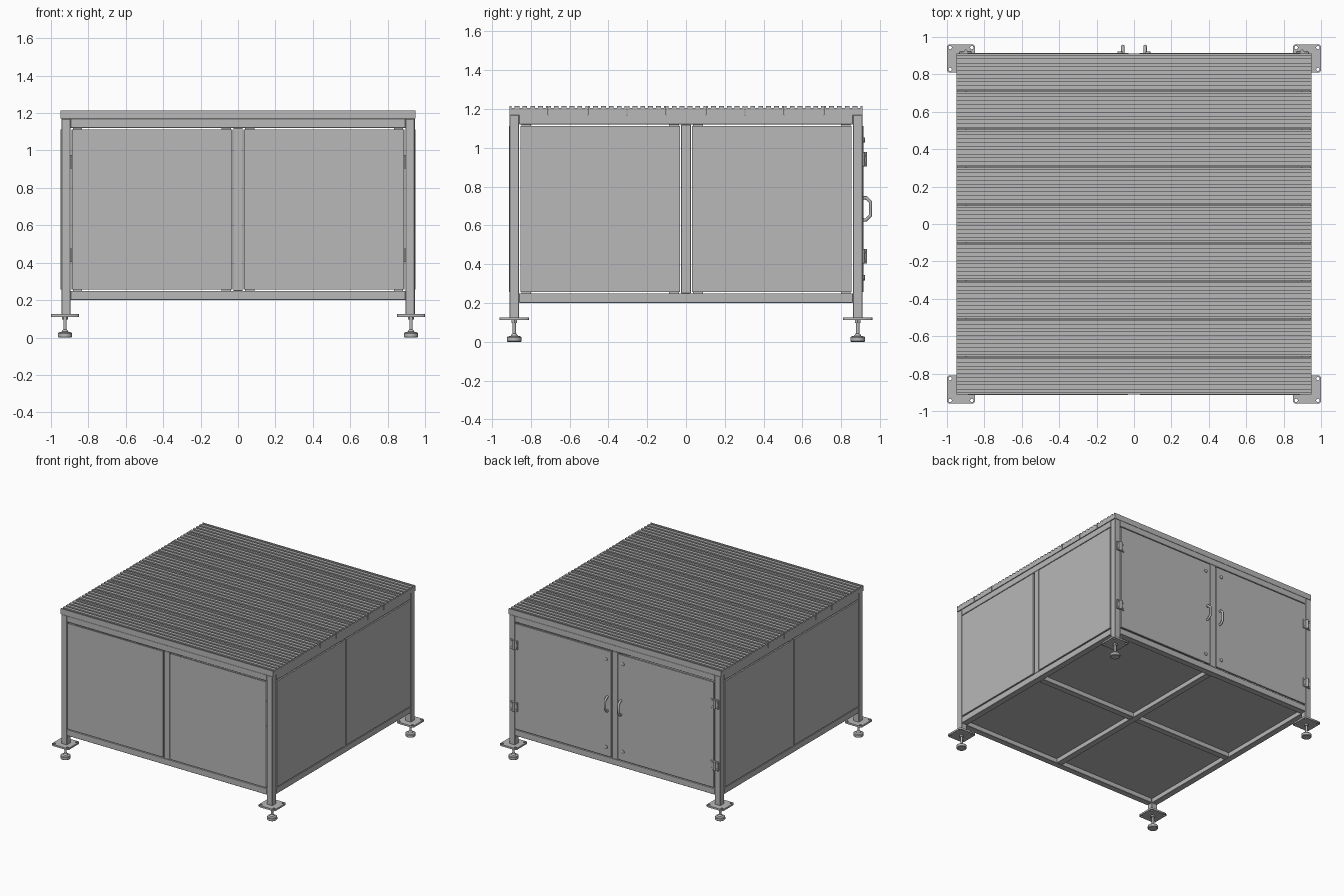
import bpy, bmesh, math
from mathutils import Vector

cube = bpy.data.objects.get("Cube")
if cube:
    bpy.data.objects.remove(cube)

grey = bpy.data.materials.new("aluminium_grey")
grey.use_nodes = True
COLOUR = (0.48, 0.48, 0.48, 1)
grey.diffuse_color = COLOUR
grey.node_tree.nodes["Principled BSDF"].inputs["Base Color"].default_value = COLOUR


def finish(name, bm):
    bmesh.ops.recalc_face_normals(bm, faces=bm.faces)
    mesh = bpy.data.meshes.new(name)
    bm.to_mesh(mesh)
    bm.free()
    mesh.materials.append(grey)
    obj = bpy.data.objects.new(name, mesh)
    bpy.context.collection.objects.link(obj)
    return obj


def box(name, x, y, z, bevel=0):
    """Box from (min, max) pairs on each axis."""
    bm = bmesh.new()
    bmesh.ops.create_cube(bm, size=1)
    for v in bm.verts:
        v.co = Vector([(r[0] + r[1]) / 2 + c * (r[1] - r[0]) for r, c in zip((x, y, z), v.co)])
    if bevel:
        bmesh.ops.bevel(bm, geom=bm.edges[:], offset=bevel, segments=1, affect='EDGES')
    return finish(name, bm)


def lathe(name, profile, at, sides=24, axis='Z'):
    """Turn (radius, height) points about a vertical or y axis."""
    bm = bmesh.new()
    rings = []
    for r, h in profile:
        ring = []
        for i in range(sides):
            a = math.tau * i / sides
            u, v = r * math.cos(a), r * math.sin(a)
            ring.append(bm.verts.new(Vector(at) + Vector((u, v, h) if axis == 'Z' else (u, h, v))))
        rings.append(ring)
    for low, high in zip(rings, rings[1:]):
        for i in range(sides):
            j = (i + 1) % sides
            bm.faces.new((low[i], low[j], high[j], high[i]))
    bm.faces.new(rings[0])
    bm.faces.new(rings[-1])
    obj = finish(name, bm)
    if sides > 6:
        for o in bpy.context.selected_objects:
            o.select_set(False)
        obj.select_set(True)
        bpy.context.view_layer.objects.active = obj
        bpy.ops.object.shade_smooth_by_angle(angle=math.radians(35))
    return obj


def add_curve(name, dims):
    data = bpy.data.curves.new(name, 'CURVE')
    data.dimensions = dims
    data.materials.append(grey)
    obj = bpy.data.objects.new(name, data)
    bpy.context.collection.objects.link(obj)
    return obj


def add_spline(obj, points, closed):
    s = obj.data.splines.new('POLY')
    s.points.add(len(points) - 1)
    for p, co in zip(s.points, points):
        p.co = (*co, 1)
    s.use_cyclic_u = closed


def to_mesh(obj):
    for o in bpy.context.selected_objects:
        o.select_set(False)
    obj.select_set(True)
    bpy.context.view_layer.objects.active = obj
    bpy.ops.object.convert(target='MESH')


X, Y, T = 0.945, 0.91, 0.05        # frame half sizes and tube width
Z0, Z1 = 0.20, 1.17                # frame bottom and top
SIDES = (-1, 1)


def span(s, a, b):
    return tuple(sorted((s * a, s * b)))


# Legs, drilled foot plates and levelling feet
for sx in SIDES:
    for sy in SIDES:
        box("leg", span(sx, X - T, X), span(sy, Y - T, Y), (0.12, Z1), 0.003)
        cx, cy = sx * 0.925, sy * 0.885
        plate = add_curve("foot_plate", '2D')
        plate.location = (cx, cy, 0.118)
        plate.data.fill_mode = 'BOTH'
        plate.data.extrude = 0.007
        w, c = 0.075, 0.065
        add_spline(plate, [(w, -c, 0), (w, c, 0), (c, w, 0), (-c, w, 0),
                           (-w, c, 0), (-w, -c, 0), (-c, -w, 0), (c, -w, 0)], True)
        for hx in SIDES:
            for hy in SIDES:
                add_spline(plate, [(hx * 0.058 + 0.009 * math.cos(a), hy * 0.058 + 0.009 * math.sin(a), 0)
                                   for a in [math.tau * i / 16 for i in range(16)]], True)
        to_mesh(plate)
        lathe("levelling_foot", [(0.034, 0), (0.038, 0.004), (0.038, 0.022), (0.034, 0.027), (0.018, 0.031),
                                 (0.013, 0.04), (0.009, 0.042), (0.009, 0.115)], (cx, cy, 0))
        lathe("lock_nut", [(0.017, 0.097), (0.017, 0.112)], (cx, cy, 0), 6)

# Rails between the legs, with a middle post on each side
for z in ((Z0, Z0 + T), (Z1 - T, Z1)):
    for s in SIDES:
        box("long_rail", (-X + T, X - T), span(s, Y - T, Y), z, 0.002)
        box("side_rail", span(s, X - T, X), (-Y + T, Y - T), z, 0.002)
for s in SIDES:
    box("middle_post", (-T / 2, T / 2), span(s, Y - T, Y), (Z0 + T, Z1 - T), 0.002)
    box("side_middle_post", span(s, X - T, X), (-T / 2, T / 2), (Z0 + T, Z1 - T), 0.002)

# Floor cross rails and floor panels
box("floor_cross_rail", (-T / 2, T / 2), (-Y + T, Y - T), (Z0, Z0 + T), 0.002)
for s in SIDES:
    box("floor_side_rail", span(s, T / 2, X - T), (-T / 2, T / 2), (Z0, Z0 + T), 0.002)
    for t in SIDES:
        box("floor_panel", span(s, T / 2, X - T), span(t, T / 2, Y - T), (0.236, 0.248))

# Wall panels with small corner clips behind the gaps
GAP = 0.007
PZ = (Z0 + T + GAP, Z1 - T - GAP)
for s in SIDES:
    inner, outer = T / 2 + GAP, X - T - GAP
    box("front_panel", span(s, inner, outer), (-Y - 0.003, -Y + 0.009), PZ)
    for t in SIDES:
        box("side_panel", span(s, X - 0.009, X + 0.003), span(t, inner, Y - T - GAP), PZ)
    for z in PZ:
        zr = (z - 0.012, z + 0.012)
        for u in (inner + 0.03, outer - 0.03):
            box("front_clip", (s * u - 0.025, s * u + 0.025), (-Y + 0.009, -Y + 0.014), zr)
        for v in (inner + 0.03, Y - T - GAP - 0.03):
            for t in SIDES:
                box("side_clip", span(s, X - 0.014, X - 0.009), (t * v - 0.025, t * v + 0.025), zr)

# Back doors with hinges, handles and locks
for s in SIDES:
    box("back_door", span(s, T / 2 + 0.004, X - T - 0.004), (Y - 0.009, Y + 0.005), PZ, 0.002)
    for z in (0.44, 0.94):
        box("hinge_leaf", span(s, 0.865, 0.935), (Y, Y + 0.012), (z - 0.037, z + 0.037), 0.002)
        lathe("hinge_barrel", [(0.009, -0.037), (0.009, 0.037)], (s * 0.9, Y + 0.014, z), 16)
        for u in (0.878, 0.922):
            for dz in (-0.022, 0.022):
                lathe("hinge_screw", [(0.006, 0.01), (0.006, 0.015)], (s * u, Y, z + dz), 12, 'Y')
    handle = add_curve("door_handle", '3D')
    handle.data.bevel_depth = 0.009
    handle.data.bevel_resolution = 2
    handle.data.use_fill_caps = True
    add_spline(handle, [(s * 0.06, y, 0.685 + dz) for y, dz in
                        ((Y, -0.057), (Y + 0.018, -0.057), (Y + 0.041, -0.035),
                         (Y + 0.041, 0.035), (Y + 0.018, 0.057), (Y, 0.057))], False)
    to_mesh(handle)
    for z in (0.33, 1.04):
        lathe("door_lock", [(0.014, 0), (0.014, 0.008), (0.011, 0.01)], (s * 0.075, Y + 0.003, z), 20, 'Y')

# Grooved deck planks
PLANKS, RIBS = 9, 5
DECK_X, DECK_Y, TOP = 0.95, 0.912, 1.215
width = 2 * DECK_Y / PLANKS
pitch = width / RIBS
for i in range(PLANKS):
    y0 = -DECK_Y + i * width
    left, right = y0 + 0.0015, y0 + width - 0.0015
    profile = [(left, Z1), (left, TOP)]
    for k in range(RIBS):
        mid = y0 + (k + 0.5) * pitch
        profile += [(mid - 0.008, TOP), (mid - 0.008, TOP - 0.01),
                    (mid + 0.008, TOP - 0.01), (mid + 0.008, TOP)]
    profile += [(right, TOP), (right, Z1)]
    bm = bmesh.new()
    face = bm.faces.new([bm.verts.new((-DECK_X, y, z)) for y, z in profile])
    out = bmesh.ops.extrude_face_region(bm, geom=[face])
    bmesh.ops.translate(bm, vec=(2 * DECK_X, 0, 0),
                        verts=[g for g in out["geom"] if isinstance(g, bmesh.types.BMVert)])
    finish("deck_plank", bm)
